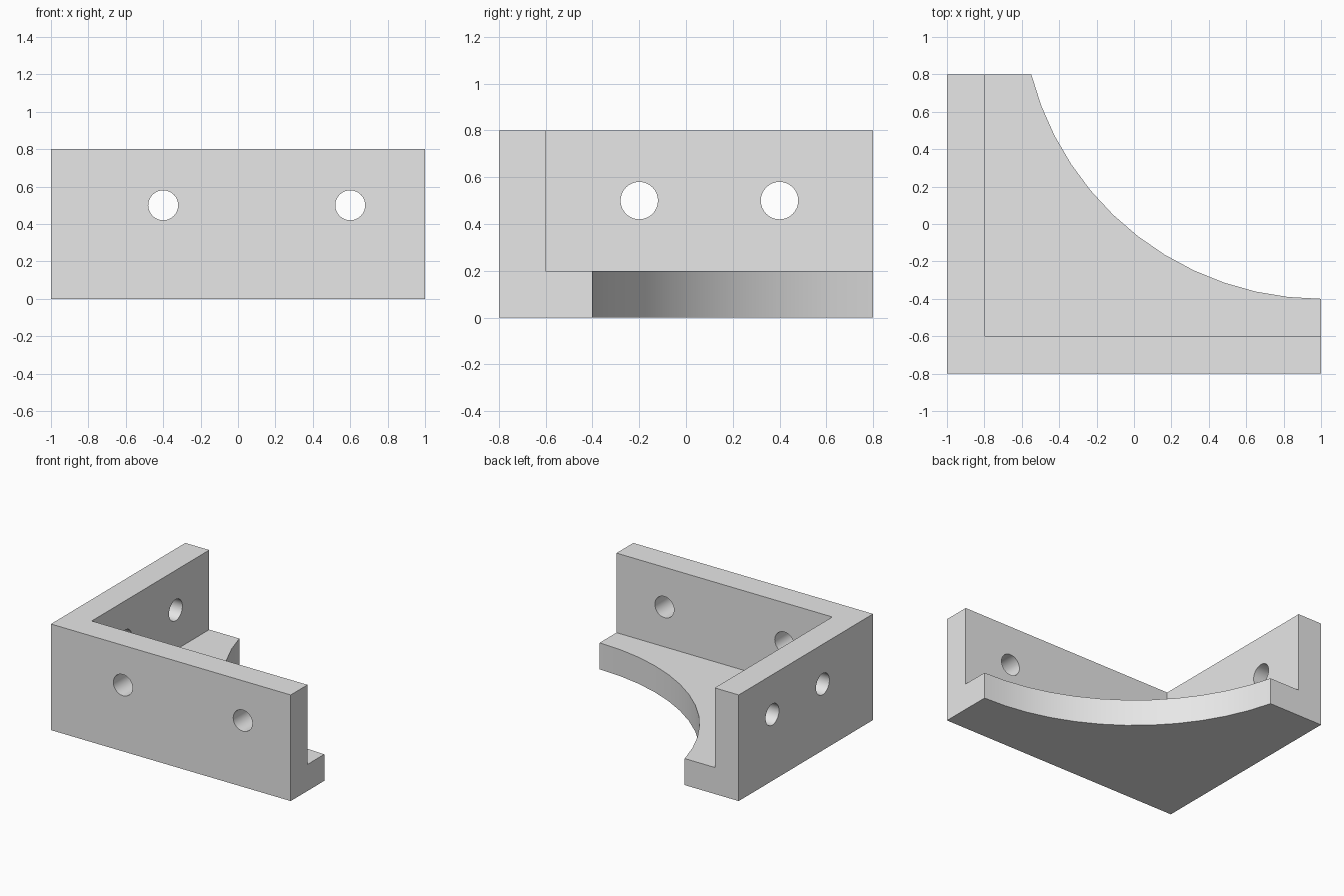
import bpy, bmesh, math
from mathutils import Matrix

if "Cube" in bpy.data.objects:
    bpy.data.objects.remove(bpy.data.objects["Cube"], do_unlink=True)

grey = bpy.data.materials.new("plain grey")
grey.use_nodes = True
grey.diffuse_color = (0.8, 0.8, 0.8, 1)
grey.node_tree.nodes["Principled BSDF"].inputs["Base Color"].default_value = grey.diffuse_color


def make_object(name, bm):
    bmesh.ops.recalc_face_normals(bm, faces=bm.faces)
    mesh = bpy.data.meshes.new(name)
    bm.to_mesh(mesh)
    bm.free()
    mesh.materials.append(grey)
    obj = bpy.data.objects.new(name, mesh)
    bpy.context.collection.objects.link(obj)
    return obj


def prism(name, outline, bottom, top):
    bm = bmesh.new()
    face = bm.faces.new([bm.verts.new((x, y, bottom)) for x, y in outline])
    new = bmesh.ops.extrude_face_region(bm, geom=[face])["geom"]
    verts = [v for v in new if isinstance(v, bmesh.types.BMVert)]
    bmesh.ops.translate(bm, verts=verts, vec=(0, 0, top - bottom))
    return make_object(name, bm)


def hole(name, location, axis):
    bm = bmesh.new()
    bmesh.ops.create_cone(bm, cap_ends=True, segments=32, radius1=0.08,
                          radius2=0.08, depth=0.5,
                          matrix=Matrix.Translation(location)
                          @ Matrix.Rotation(math.pi / 2, 4, axis))
    return make_object(name, bm)


# Corner block with a concave arc sweeping between the two arms
radius, steps = 1.6, 12
sweep = math.acos(0.25)
arc = [(1 - radius * math.sin(sweep * i / steps),
        1.2 - radius * math.cos(sweep * i / steps)) for i in range(steps + 1)]
bracket = prism("corner_bracket", [(-1, 0.8), (-1, -0.8), (1, -0.8)] + arc, 0, 0.8)

# Pocket that leaves the two walls and the base plate, then the screw holes
cutters = [prism("pocket_cutter", [(-0.8, -0.6), (1.5, -0.6), (1.5, 1.5), (-0.8, 1.5)], 0.2, 1.2)]
cutters += [hole("front_hole_cutter", (x, -0.7, 0.5), 'X') for x in (-0.4, 0.6)]
cutters += [hole("side_hole_cutter", (-0.9, y, 0.5), 'Y') for y in (-0.2, 0.4)]
for cutter in cutters:
    cutter.hide_render = True
    mod = bracket.modifiers.new(cutter.name, 'BOOLEAN')
    mod.operation = 'DIFFERENCE'
    mod.solver = 'EXACT'
    mod.object = cutter

# Bake the cuts and drop the cutters
graph = bpy.context.evaluated_depsgraph_get()
solid = bpy.data.meshes.new_from_object(bracket.evaluated_get(graph))
bracket.modifiers.clear()
bracket.data = solid
for cutter in cutters:
    bpy.data.objects.remove(cutter, do_unlink=True)

# Smooth arc and holes, crisp corners
bpy.ops.object.select_all(action='DESELECT')
bracket.select_set(True)
bpy.context.view_layer.objects.active = bracket
bpy.ops.object.shade_smooth_by_angle(angle=math.radians(30))
